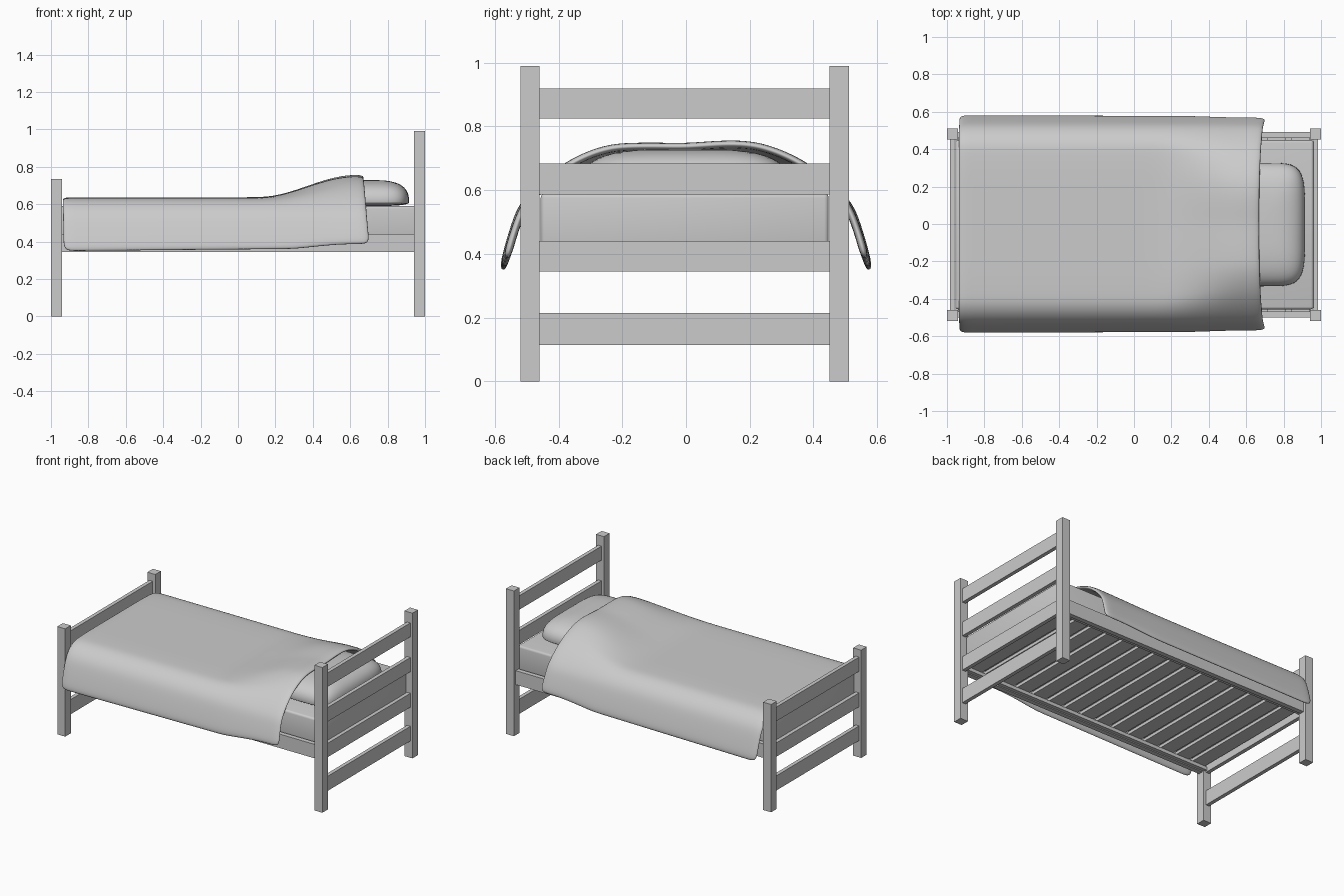
import bpy, bmesh, math
from mathutils import Vector

if "Cube" in bpy.data.objects:
    bpy.data.objects.remove(bpy.data.objects["Cube"])

YC = -0.004  # frame centre line


def make_object(name, bm):
    me = bpy.data.meshes.new(name)
    bm.to_mesh(me)
    bm.free()
    ob = bpy.data.objects.new(name, me)
    bpy.context.collection.objects.link(ob)
    return ob


def box(name, x, y, z, bevel=0, segments=3):
    bm = bmesh.new()
    bmesh.ops.create_cube(bm, size=1)
    for v in bm.verts:
        v.co = Vector([(a + b) / 2 + c * (b - a) for (a, b), c in zip((x, y, z), v.co)])
    if bevel:
        bmesh.ops.bevel(bm, geom=bm.edges[:], offset=bevel, segments=segments,
                        profile=0.5, affect='EDGES')
    return make_object(name, bm)


def smooth(ob):
    for p in ob.data.polygons:
        p.use_smooth = True


def sample(points, t):
    # evenly indexed interpolation of a short profile
    f = t * (len(points) - 1)
    i = min(int(f), len(points) - 2)
    return Vector(points[i]).lerp(Vector(points[i + 1]), f - i)


# End frames: posts and cross rails
rails = [(0.115, 0.215), (0.345, 0.44), (0.587, 0.684), (0.825, 0.92)]
for end, s, height, n in (("head", 1, 0.99, 4), ("foot", -1, 0.735, 3)):
    for side, t in (("front", -1), ("back", 1)):
        c = YC + t * 0.485
        box(f"{end}_post_{side}", sorted((s * 0.94, s)), (c - 0.03, c + 0.03), (0, height))
    for i in range(n):
        box(f"{end}_rail_{i}", sorted((s * 0.959, s * 0.985)), (YC - 0.46, YC + 0.46), rails[i])

# Side rails with inner ledges
for side, t in (("front", -1), ("back", 1)):
    box(f"side_rail_{side}", (-0.945, 0.945),
        sorted((YC + t * 0.465, YC + t * 0.497)), (0.345, 0.44))
    box(f"ledge_{side}", (-0.955, 0.955),
        sorted((YC + t * 0.44, YC + t * 0.466)), (0.352, 0.375))

# Slats
for i in range(15):
    x = -0.89 + i * 1.78 / 14
    box(f"slat_{i}", (x - 0.049, x + 0.049), (YC - 0.464, YC + 0.464), (0.375, 0.395))

# Mattress
mattress = box("mattress", (-0.955, 0.96), (YC - 0.452, YC + 0.452), (0.396, 0.59), 0.014)
smooth(mattress)

# Pillow: a rounded cushion with a flat underside
bm = bmesh.new()
bmesh.ops.create_uvsphere(bm, u_segments=48, v_segments=24, radius=1)


def spow(a, e):
    return math.copysign(abs(a) ** e, a)


for v in bm.verts:
    r = math.hypot(v.co.x, v.co.y)
    ang = math.atan2(v.co.y, v.co.x)
    rr = r ** 0.55
    z = spow(v.co.z, 0.8)
    v.co = (0.675 + 0.24 * rr * spow(math.cos(ang), 0.4),
            -0.003 + 0.33 * rr * spow(math.sin(ang), 0.4),
            0.612 + z * (0.117 if z > 0 else 0.022))
smooth(make_object("pillow", bm))

# Blanket: cross-section blends from flat at the foot to raised over the pillow
flat = [(0, 0.637), (0.12, 0.637), (0.24, 0.637), (0.34, 0.636), (0.42, 0.631),
        (0.485, 0.605), (0.53, 0.545), (0.562, 0.455), (0.588, 0.350)]
raised = [(0, 0.748), (0.12, 0.752), (0.22, 0.748), (0.30, 0.730), (0.38, 0.687),
          (0.455, 0.632), (0.52, 0.555), (0.552, 0.475), (0.575, 0.388)]
NX, NY = 20, 12
bm = bmesh.new()
grid = []
for i in range(NX + 1):
    u = i / NX
    row = []
    for j in range(-NY, NY + 1):
        t = abs(j) / NY
        x0 = -0.94 + 0.012 * max(0, t - 0.6)
        x1 = 0.672 + 0.034 * t ** 2
        x = x0 + (x1 - x0) * u
        k = max(0, min(1, (x - 0.12) / 0.5))
        k = k * k * (3 - 2 * k)
        a, b = sample(flat, t), sample(raised, t)
        # the hanging hem rises gradually along the length
        if t > 0.6:
            k = max(k, 0.4 * u * (t - 0.6) / 0.4)
        p = a.lerp(b, k)
        y = math.copysign(p.x, j)
        z = p.y + 0.008 * k * math.exp(-((y - 0.15) / 0.1) ** 2)
        row.append(bm.verts.new((x, y, z)))
    grid.append(row)
for i in range(NX):
    for j in range(2 * NY):
        bm.faces.new((grid[i][j], grid[i + 1][j], grid[i + 1][j + 1], grid[i][j + 1]))
blanket = make_object("blanket", bm)
smooth(blanket)
sol = blanket.modifiers.new("thickness", 'SOLIDIFY')
sol.thickness = 0.025
sol.offset = -1
sub = blanket.modifiers.new("soften", 'SUBSURF')
sub.levels = sub.render_levels = 2
